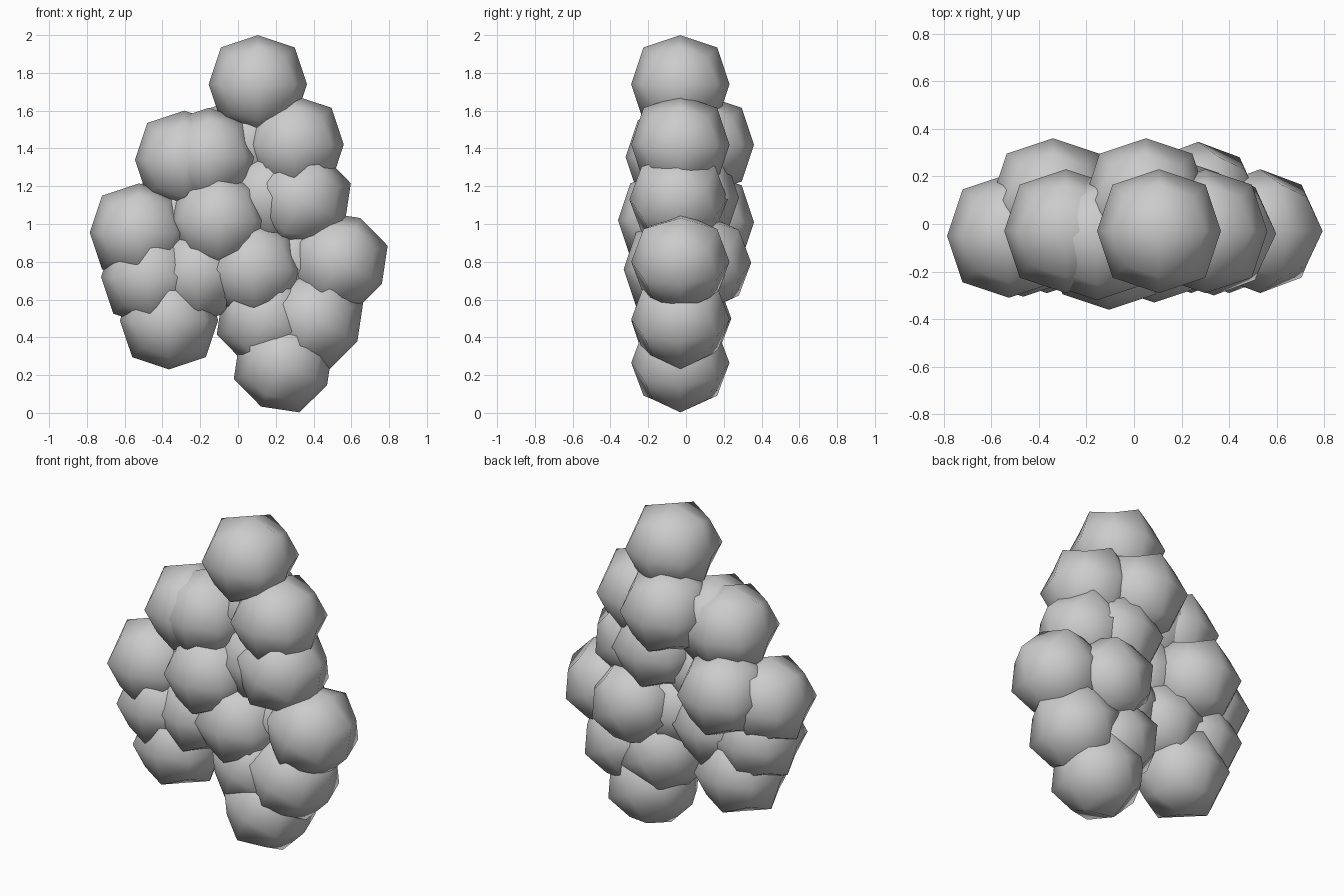
import bpy, math

if "Cube" in bpy.data.objects:
    bpy.data.objects.remove(bpy.data.objects["Cube"])

R = 0.26       # half width of each berry
TILT = math.radians(27)

# one shared berry: a cube rounded by a single subdivision
bpy.ops.mesh.primitive_cube_add(size=2 * R)
src = bpy.context.object
sub = src.modifiers.new("round", 'SUBSURF')
sub.levels = sub.render_levels = 1
sub.use_limit_surface = False
bpy.ops.object.modifier_apply(modifier=sub.name)
bpy.ops.object.shade_smooth()
berry_mesh = src.data
bpy.data.objects.remove(src)
berry_mesh.name = "berry"

# berry centres of the upright ones
upright = [
    (0.105, -0.03, 1.74),    # top
    (0.30, -0.03, 1.42),     # upper right
    (-0.285, -0.03, 1.34),   # upper left
    (-0.155, -0.06, 1.355),  # upper middle
    (0.05, 0.10, 1.42),      # upper back
    (-0.525, -0.05, 0.955),  # far left
    (-0.105, -0.10, 1.02),   # middle front
    (-0.34, 0.10, 1.01),     # middle back
    (0.16, 0.02, 1.14),      # core
    (0.085, -0.07, 0.76),    # lower front
    (-0.465, -0.045, 0.72),  # lower left
    (-0.21, -0.04, 0.74),    # lower middle
    (-0.365, -0.03, 0.49),   # left tip
]
# berry centres of the tilted ones on the right side
tilted = [
    (0.335, -0.04, 1.13),
    (0.53, -0.03, 0.80),
    (0.27, 0.085, 0.795),
    (0.15, -0.02, 0.50),
    (0.40, -0.03, 0.495),
    (0.24, -0.03, 0.265),    # bottom tip
]


def add_berries(name, centres, angle):
    for i, c in enumerate(centres):
        ob = bpy.data.objects.new(f"{name}_{i + 1}", berry_mesh)
        ob.location = c
        ob.rotation_euler = (0, angle, 0)
        bpy.context.collection.objects.link(ob)


add_berries("berry_upright", upright, 0)
add_berries("berry_tilted", tilted, TILT)
